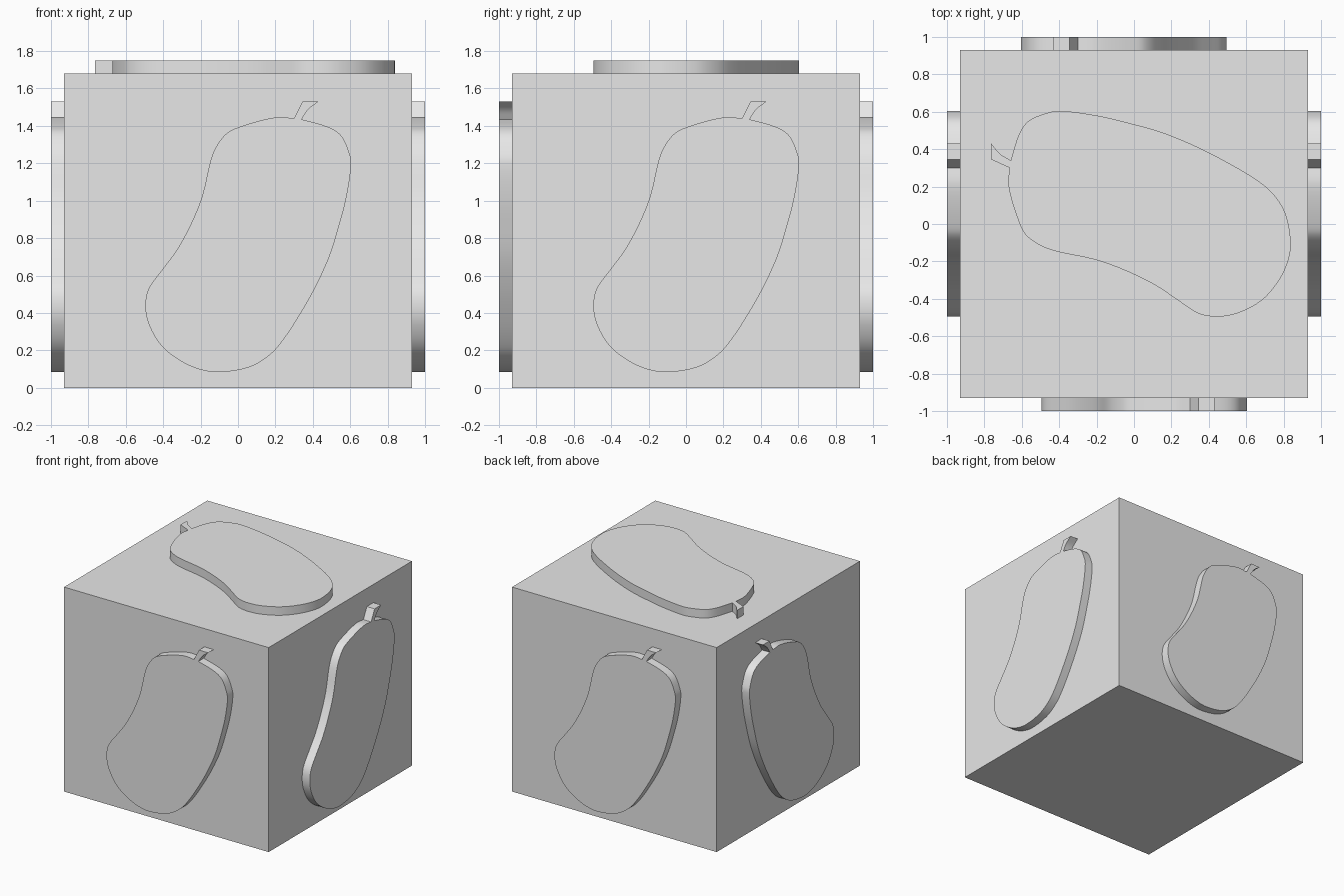
import bpy
import bmesh
import math
from mathutils import Vector
from mathutils.geometry import interpolate_bezier

HALF, HEIGHT, RELIEF, SINK = 0.93, 1.68, 0.07, 0.01

cube = bpy.data.objects.get("Cube")
if cube:
    bpy.data.objects.remove(cube, do_unlink=True)

grey = bpy.data.materials.new("plain_grey")
grey.use_nodes = True
grey.diffuse_color = (0.8, 0.8, 0.8, 1)
grey.node_tree.nodes["Principled BSDF"].inputs["Base Color"].default_value = grey.diffuse_color


def make_object(name, bm):
    bmesh.ops.recalc_face_normals(bm, faces=bm.faces)
    mesh = bpy.data.meshes.new(name)
    bm.to_mesh(mesh)
    bm.free()
    mesh.materials.append(grey)
    obj = bpy.data.objects.new(name, mesh)
    bpy.context.collection.objects.link(obj)
    return obj


def smooth_path(points, steps=4):
    """Rounded path through the points, with handles a third of each span."""
    pts = [Vector(p) for p in points]
    last = len(pts) - 1
    tangents = [(pts[min(i + 1, last)] - pts[max(i - 1, 0)]).normalized()
                for i in range(last + 1)]
    path = [pts[0]]
    for a, b, ta, tb in zip(pts, pts[1:], tangents, tangents[1:]):
        reach = (b - a).length / 3
        path += interpolate_bezier(a, a + ta * reach, b - tb * reach, b, steps + 1)[1:]
    return path


# Fruit outline, clockwise from the right of the stalk, then the stalk
body = smooth_path([
    (.34, 1.435), (.48, 1.395), (.55, 1.35), (.59, 1.27), (.605, 1.2),
    (.58, 1.02), (.54, .865), (.49, .705), (.415, .54), (.33, .39),
    (.245, .26), (.17, .175), (.06, .11), (-.1, .083), (-.205, .098),
    (-.31, .145), (-.41, .225), (-.475, .335), (-.495, .43), (-.48, .525),
    (-.41, .625), (-.325, .74), (-.245, .89), (-.19, 1.03), (-.145, 1.22),
    (-.11, 1.3), (-.055, 1.365), (.01, 1.395), (.125, 1.43), (.22, 1.447),
    (.3, 1.44)])
stalk = [Vector((.345, 1.53))] + smooth_path([(.43, 1.53), (.375, 1.487), (.34, 1.435)])[:-1]
outline = body + stalk


def relief_plate(name, place):
    """Extrude the outline; place maps across, up and depth onto one side."""
    bm = bmesh.new()
    rings = [[bm.verts.new(place(p.x, p.y, d)) for p in outline]
             for d in (-SINK, RELIEF)]
    for ring in rings:
        bm.faces.new(ring)
    back, front = rings
    for i in range(len(outline)):
        bm.faces.new((back[i - 1], back[i], front[i], front[i - 1]))
    obj = make_object(name, bm)
    bpy.ops.object.select_all(action='DESELECT')
    obj.select_set(True)
    bpy.context.view_layer.objects.active = obj
    bpy.ops.object.shade_smooth_by_angle(angle=math.radians(30))


# Main block
bm = bmesh.new()
bmesh.ops.create_cube(bm, size=1)
bmesh.ops.scale(bm, vec=(2 * HALF, 2 * HALF, HEIGHT), verts=bm.verts)
bmesh.ops.translate(bm, vec=(0, 0, HEIGHT / 2), verts=bm.verts)
make_object("block", bm)

# Raised fruit on the four walls and, lying on its side, on the top
stretch = 2 * HALF / HEIGHT
relief_plate("front_fruit", lambda u, v, d: (u, -HALF - d, v))
relief_plate("back_fruit", lambda u, v, d: (-u, HALF + d, v))
relief_plate("left_fruit", lambda u, v, d: (HALF + d, u, v))
relief_plate("right_fruit", lambda u, v, d: (-HALF - d, u, v))
relief_plate("top_fruit", lambda u, v, d: (HALF - v * stretch, u, HEIGHT + d))
